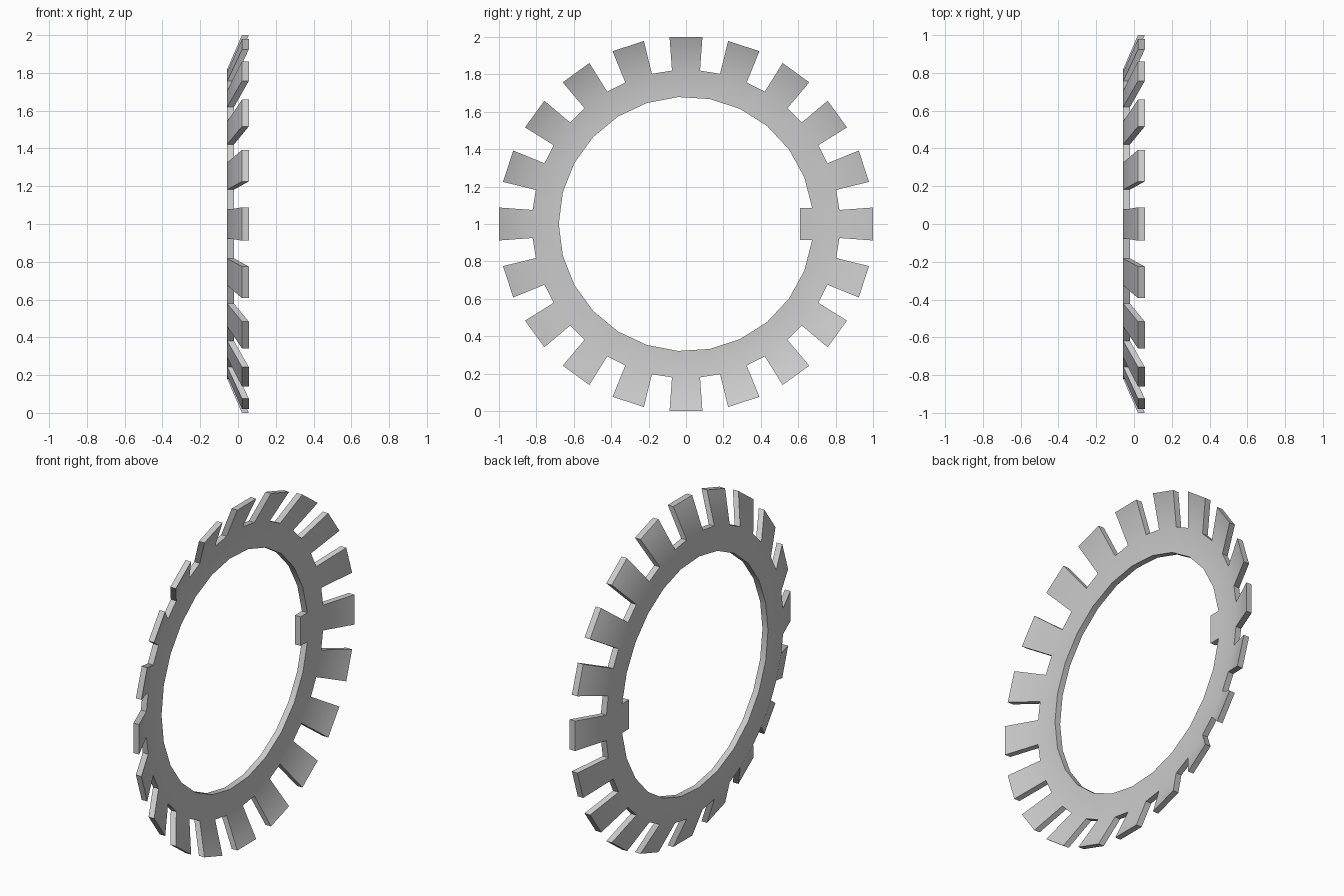
import bpy, bmesh
from math import radians, sin, cos, pi
from mathutils import Matrix, Vector

cube = bpy.data.objects.get("Cube")
if cube:
    bpy.data.objects.remove(cube)

TEETH, BORE_SIDES = 20, 25
THICK = 0.036
X_BACK, X_TIP = -0.057, 0.021
BORE_R, TAB_R, ROOT_R, TIP_R = 0.68, 0.61, 0.82, 1.0
ROOT_HALF, TIP_HALF = 0.075, 0.088

# Grey metal
steel = bpy.data.materials.new("grey_steel")
steel.use_nodes = True
colour = (0.6, 0.6, 0.6, 1)
steel.diffuse_color = colour
steel.node_tree.nodes["Principled BSDF"].inputs["Base Color"].default_value = colour

bm = bmesh.new()


def point(x, y, z):
    return bm.verts.new((x, y, z + 1))


def loop(verts):
    return [bm.edges.new((v, verts[(i + 1) % len(verts)])) for i, v in enumerate(verts)]


# Tooth corners around the rim
rim, teeth = [], []
for i in range(TEETH):
    turn = Matrix.Rotation(i * 2 * pi / TEETH, 3, 'X')
    corners = []
    for x, r, half in ((X_BACK, ROOT_R, -ROOT_HALF), (X_BACK, ROOT_R, ROOT_HALF),
                       (X_TIP, TIP_R, TIP_HALF), (X_TIP, TIP_R, -TIP_HALF)):
        corners.append(point(*(turn @ Vector((x, r, half)))))
    rim += corners[:2]
    teeth.append(corners)

# Bore outline, with a square key tab in the side facing +y
half_step = pi / BORE_SIDES
bore = []
for i in range(BORE_SIDES):
    a = half_step * (2 * i + 1)
    bore.append(point(X_BACK, BORE_R * cos(a), BORE_R * sin(a)))
tab_half = BORE_R * sin(half_step)
bore += [point(X_BACK, TAB_R, s * tab_half) for s in (-1, 1)]

# Flat ring, then the bent teeth
bmesh.ops.triangle_fill(bm, edges=loop(rim) + loop(bore), use_beauty=True,
                        normal=(-1, 0, 0))
for corners in teeth:
    bm.faces.new(corners)

# Give the sheet its thickness
bmesh.ops.recalc_face_normals(bm, faces=bm.faces)
sheet = bmesh.ops.extrude_face_region(bm, geom=bm.faces[:], use_keep_orig=True)
new_verts = [g for g in sheet["geom"] if isinstance(g, bmesh.types.BMVert)]
bmesh.ops.translate(bm, verts=new_verts, vec=(THICK, 0, 0))
bmesh.ops.recalc_face_normals(bm, faces=bm.faces)

mesh = bpy.data.meshes.new("tab_washer")
bm.to_mesh(mesh)
bm.free()
mesh.materials.append(steel)
washer = bpy.data.objects.new("tab_washer", mesh)
bpy.context.collection.objects.link(washer)
bpy.ops.object.select_all(action='DESELECT')
washer.select_set(True)
bpy.context.view_layer.objects.active = washer
bpy.ops.object.shade_smooth_by_angle(angle=radians(30))
